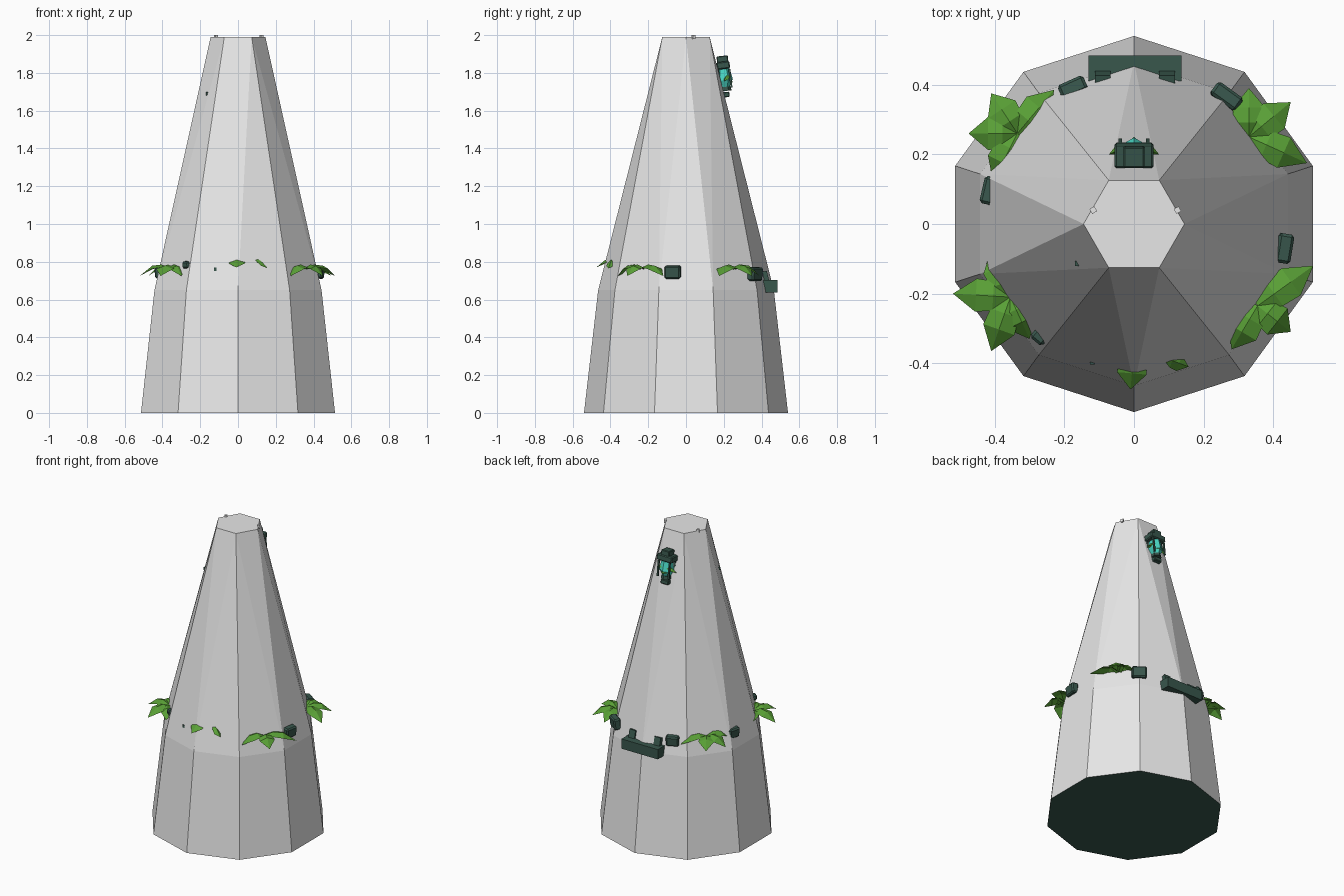
import bpy, bmesh, math
from mathutils import Vector, Matrix

cube = bpy.data.objects.get("Cube")
if cube:
    bpy.data.objects.remove(cube)


def material(name, rgb):
    m = bpy.data.materials.new(name)
    m.use_nodes = True
    m.diffuse_color = (*rgb, 1)
    m.node_tree.nodes["Principled BSDF"].inputs["Base Color"].default_value = (*rgb, 1)
    return m


STONE = material("pale grey", (0.8, 0.8, 0.8))
DARK = material("dark green", (0.04, 0.095, 0.073))
LEAF = material("leaf green", (0.1, 0.35, 0.037))
GLOW = material("turquoise glow", (0.07, 0.7, 0.57))


def finish(name, bm, *mats):
    bmesh.ops.recalc_face_normals(bm, faces=bm.faces)
    mesh = bpy.data.meshes.new(name)
    bm.to_mesh(mesh)
    bm.free()
    for m in mats:
        mesh.materials.append(m)
    ob = bpy.data.objects.new(name, mesh)
    bpy.context.collection.objects.link(ob)
    return ob


def block(name, loc, size, mat, turn=0, tilt=0, bevel=0.0):
    bm = bmesh.new()
    bmesh.ops.create_cube(bm, size=1)
    bmesh.ops.scale(bm, vec=size, verts=bm.verts)
    if bevel:
        bmesh.ops.bevel(bm, geom=bm.edges[:], offset=bevel, segments=1, affect='EDGES')
    rot = Matrix.Rotation(turn, 4, 'Z') @ Matrix.Rotation(tilt, 4, 'X')
    bmesh.ops.transform(bm, matrix=Matrix.Translation(loc) @ rot, verts=bm.verts)
    return finish(name, bm, mat)


def frustum(name, loc, r1, r2, depth, mat, sides=6, tilt=0):
    bm = bmesh.new()
    bmesh.ops.create_cone(bm, cap_ends=True, segments=sides, radius1=r1, radius2=r2, depth=depth)
    bmesh.ops.transform(bm, matrix=Matrix.Translation(loc) @ Matrix.Rotation(tilt, 4, 'X'),
                        verts=bm.verts)
    return finish(name, bm, mat)


def leaf(name, root, tip, width=0.045, arch=0.04):
    # Folded blade with a raised ridge, arching from root to tip
    root, tip = Vector(root), Vector(tip)
    along = tip - root
    side = Vector((-along.y, along.x, 0)).normalized()
    bm = bmesh.new()
    rows = []
    for t, w in ((0, 0.3), (0.3, 0.85), (0.6, 0.95), (1, 0)):
        mid = root + along * t + Vector((0, 0, arch * math.sin(math.pi * t)))
        edge = side * width * w - Vector((0, 0, 0.018 * w))
        drop = Vector((-edge.x, -edge.y, edge.z))
        rows.append([bm.verts.new(mid + d) for d in (edge, Vector(), drop)])
    for a, b in zip(rows, rows[1:]):
        for i in (0, 1):
            bm.faces.new((a[i], a[i + 1], b[i + 1], b[i]))
    bmesh.ops.remove_doubles(bm, verts=bm.verts, dist=1e-5)
    return finish(name, bm, LEAF)


# Tower: ten-sided base lofting into a six-sided top
bm = bmesh.new()
for sides, radius, z, start in ((10, 0.54, 0, 90), (10, 0.465, 0.65, 90), (6, 0.145, 1.99, 0)):
    for k in range(sides):
        a = math.radians(start + 360 * k / sides)
        bm.verts.new((radius * math.cos(a), radius * math.sin(a), z))
bmesh.ops.convex_hull(bm, input=bm.verts)
bmesh.ops.dissolve_limit(bm, angle_limit=0.005, verts=bm.verts, edges=bm.edges)
bm.normal_update()
for f in bm.faces:
    f.material_index = 1 if f.normal.z < -0.9 else 0
finish("tower", bm, STONE, DARK)

# Leaf clusters: root, then the tips
clusters = {
    "back_left": ((0.33, 0.25), [(0.33, 0.39), (0.45, 0.35), (0.497, 0.175)]),
    "back_right": ((-0.335, 0.26), [(-0.41, 0.375), (-0.475, 0.26), (-0.405, 0.12), (-0.23, 0.385)]),
    "front_right": ((-0.355, -0.21), [(-0.52, -0.2), (-0.41, -0.365), (-0.3, -0.33), (-0.41, -0.07)]),
    "front_left": ((0.355, -0.235), [(0.515, -0.12), (0.45, -0.31), (0.28, -0.36)]),
}
for place, (root, tips) in clusters.items():
    for i, tip in enumerate(tips):
        leaf(f"leaf_{place}_{i + 1}", (*root, 0.765), (*tip, 0.725), 0.05)
leaf("leaf_front", (0, -0.36, 0.82), (-0.01, -0.475, 0.77), 0.045, 0.02)
leaf("leaf_front_side", (0.09, -0.385, 0.82), (0.157, -0.41, 0.765), 0.025, 0.01)

# Blocks peeking out around the tower
for i, (x, y, z, w) in enumerate([(-0.175, 0.39, 0.74, 0.08), (0.265, 0.365, 0.735, 0.09),
                                  (-0.412, 0.095, 0.745, 0.08), (0.43, -0.07, 0.745, 0.085),
                                  (-0.268, -0.32, 0.785, 0.045)]):
    block(f"wall_block_{i + 1}", (x, y, z), (w, 0.045, w * 0.8), DARK,
          math.atan2(y, x) + math.pi / 2, 0.1, 0.008)
for i, (x, y, z) in enumerate([(-0.12, -0.397, 0.76), (-0.163, -0.113, 1.69)]):
    block(f"wall_peg_{i + 1}", (x, y, z), (0.014, 0.014, 0.018), DARK)

# Sign beam with two brackets on the back
block("back_beam", (0.003, 0.447, 0.67), (0.268, 0.074, 0.065), DARK)
for x in (-0.09, 0.095):
    block("beam_bracket", (x, 0.42, 0.72), (0.045, 0.03, 0.06), DARK, 0, 0.25)

# Hanging lantern on the upper back
T = 0.12
block("lantern_cap", (0, 0.197, 1.84), (0.112, 0.07, 0.04), DARK, 0, T, 0.006)
block("lantern_cap_top", (0, 0.193, 1.87), (0.06, 0.06, 0.04), DARK, 0, T, 0.004)
frustum("lantern_glow_upper", (0, 0.2, 1.79), 0.045, 0.035, 0.06, GLOW, 6, T)
frustum("lantern_glow_lower", (0, 0.203, 1.742), 0.026, 0.045, 0.036, GLOW, 6, T)
frustum("lantern_base", (0, 0.208, 1.715), 0.032, 0.03, 0.022, DARK, 6, T)
block("lantern_foot", (0, 0.213, 1.685), (0.055, 0.035, 0.028), DARK, 0, T, 0.004)
for x in (-0.04, 0.04):
    for y in (0.175, 0.235):
        block("lantern_bar", (x, y, 1.772), (0.01, 0.01, 0.1), DARK, 0, T)
for x in (-1, 1):
    leaf("lantern_leaf", (x * 0.01, 0.23, 1.79), (x * 0.072, 0.2, 1.755), 0.014, 0.015)
leaf("lantern_leaf", (0, 0.21, 1.775), (0, 0.25, 1.75), 0.02, 0.01)

# Small studs on the rim
for x in (-0.117, 0.125):
    block("rim_stud", (x, 0.04, 1.99), (0.016, 0.016, 0.02), STONE, 0.5)
